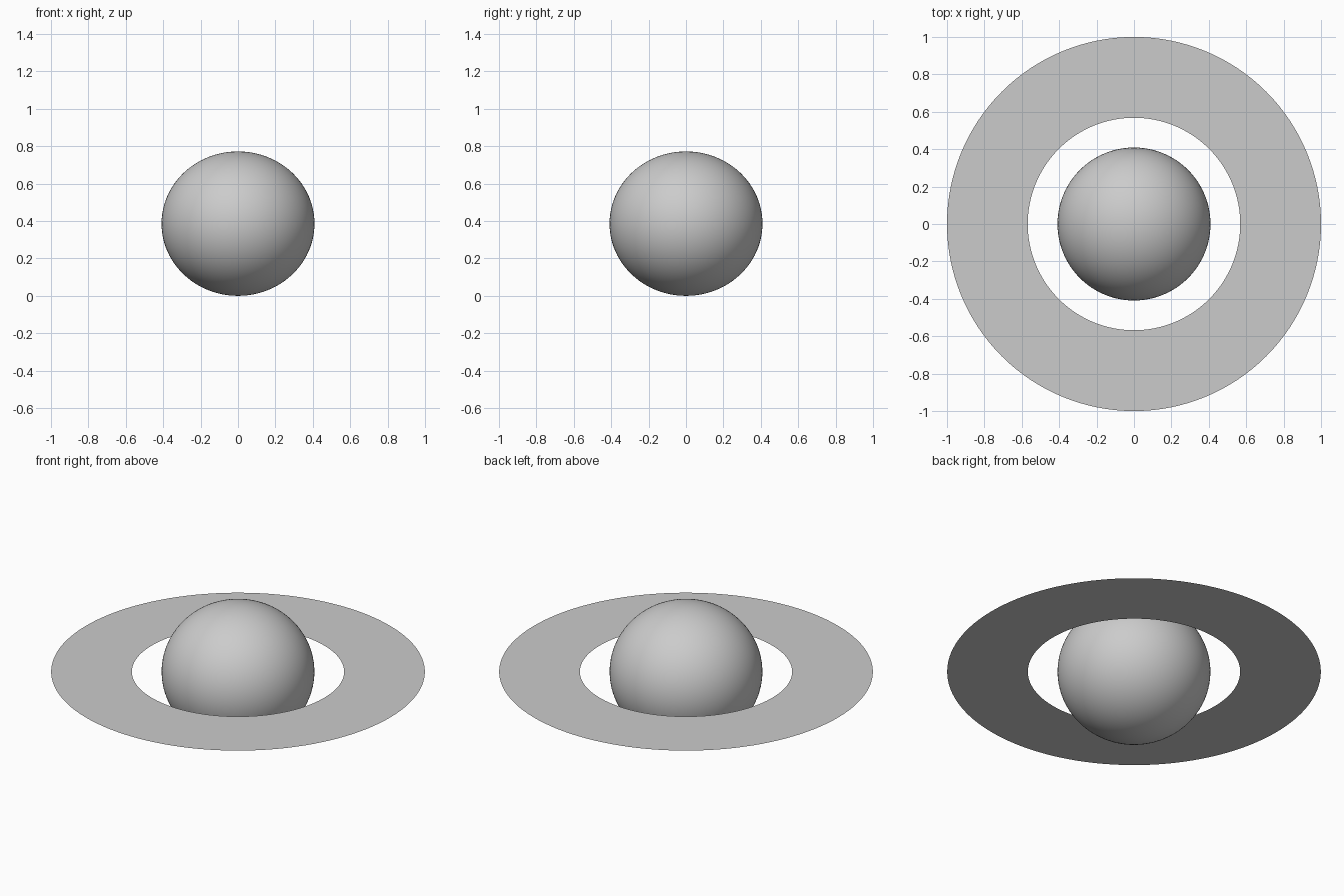
import bpy, bmesh, math

if "Cube" in bpy.data.objects:
    bpy.data.objects.remove(bpy.data.objects["Cube"])

R, RZ = 0.409, 0.386          # equatorial and polar radius
RING_IN, RING_OUT = 0.568, 1.0
SEG = 128

# Slightly flattened globe resting on the ground
bpy.ops.mesh.primitive_uv_sphere_add(segments=96, ring_count=48, radius=1, location=(0, 0, RZ))
planet = bpy.context.object
planet.name = "planet"
planet.scale = (R, R, RZ)
bpy.ops.object.transform_apply(location=False, rotation=False, scale=True)
bpy.ops.object.shade_smooth()

# Paper-thin flat ring around the equator
bm = bmesh.new()
loops = []
for r in (RING_IN, RING_OUT):
    loops.append([bm.verts.new((r * math.cos(2 * math.pi * i / SEG),
                                r * math.sin(2 * math.pi * i / SEG), 0)) for i in range(SEG)])
inner, outer = loops
for i in range(SEG):
    j = (i + 1) % SEG
    bm.faces.new((inner[i], outer[i], outer[j], inner[j]))
mesh = bpy.data.meshes.new("ring")
bm.to_mesh(mesh)
bm.free()
ring = bpy.data.objects.new("ring", mesh)
ring.location.z = RZ
bpy.context.collection.objects.link(ring)
